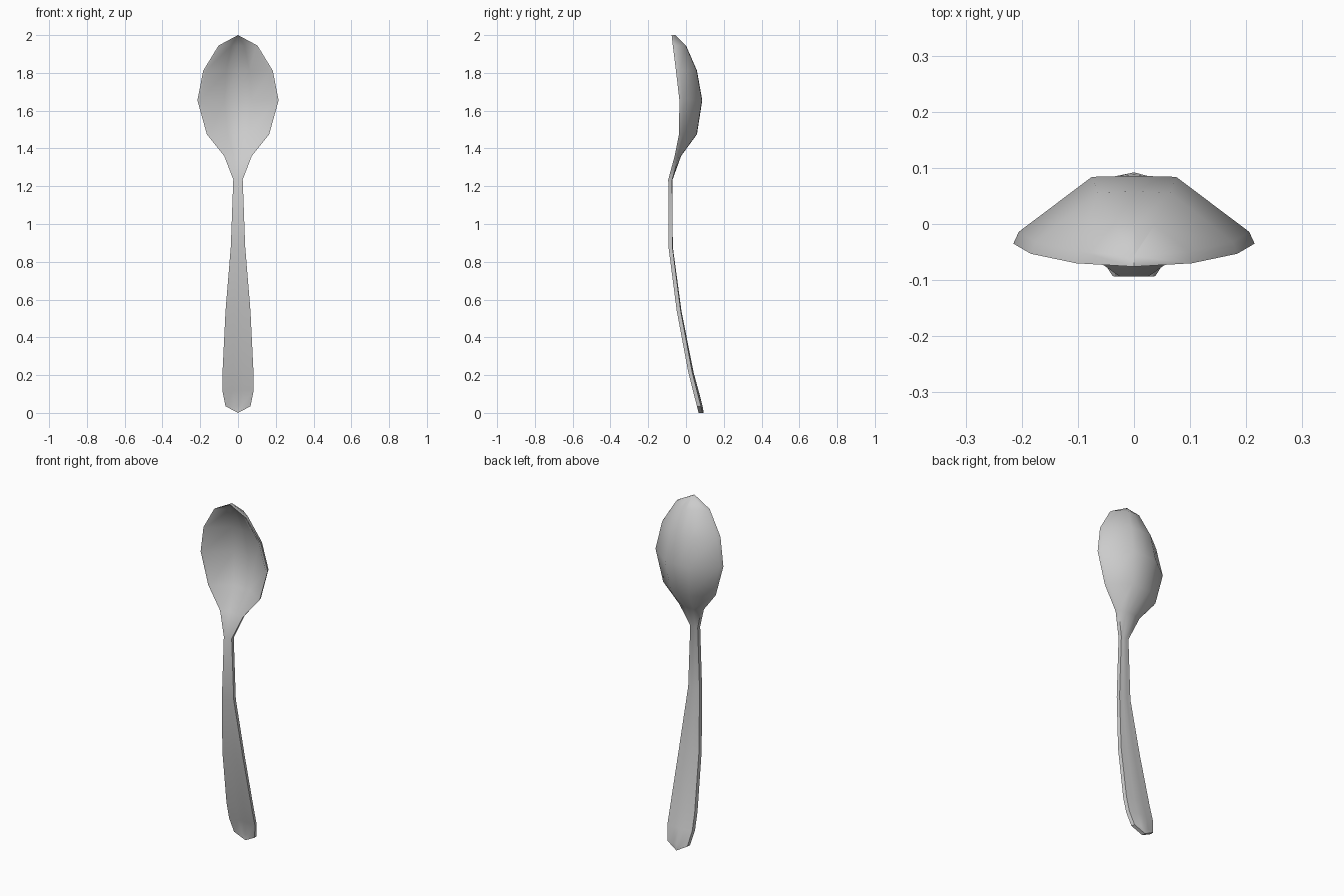
import bpy, bmesh, math

if "Cube" in bpy.data.objects:
    bpy.data.objects.remove(bpy.data.objects["Cube"])

# Stations along the spoon: height, half width, rim front y, back y
STATIONS = [
    (0.000, 0.000, 0.067, 0.092),
    (0.035, 0.066, 0.058, 0.086),
    (0.120, 0.083, 0.036, 0.064),
    (0.215, 0.082, 0.012, 0.038),
    (0.540, 0.066, -0.049, -0.026),
    (0.880, 0.038, -0.093, -0.072),
    (1.235, 0.025, -0.094, -0.073),
    (1.360, 0.073, -0.060, -0.028),
    (1.475, 0.165, -0.037, 0.056),
    (1.655, 0.215, -0.035, 0.084),
    (1.812, 0.184, -0.053, 0.056),
    (1.945, 0.103, -0.070, -0.002),
    (2.000, 0.000, -0.076, -0.058),
]


def section(z, w, rim, back):
    """Closed thin-shell cross-section: dished front, lip, flat-bottomed back."""
    inner = back - 0.021
    if w == 0:
        inner = rim
    half = [(0.33, inner), (0.93, rim), (1.0, rim),
            (0.955, min(rim + 0.021, back)), (0.35, back)]
    right = [(f * w, y) for f, y in half]
    left = [(-x, y) for x, y in reversed(right)]
    pts = [(0, inner)] + right + [(0, back + 0.002)] + left
    return [(x, y, z) for x, y in pts]


# Spoon: loft bowl, neck and handle in one skin
bm = bmesh.new()
rings = [[bm.verts.new(p) for p in section(*s)] for s in STATIONS]
for a, b in zip(rings, rings[1:]):
    n = len(a)
    for i in range(n):
        j = (i + 1) % n
        bm.faces.new((a[i], a[j], b[j], b[i]))

# Pinch both ends to their tips
bmesh.ops.remove_doubles(bm, verts=bm.verts, dist=0.0004)
bmesh.ops.recalc_face_normals(bm, faces=bm.faces)

mesh = bpy.data.meshes.new("spoon")
bm.to_mesh(mesh)
bm.free()
spoon = bpy.data.objects.new("spoon", mesh)
bpy.context.collection.objects.link(spoon)

# Smooth surfaces with a crisp rim
bpy.context.view_layer.objects.active = spoon
spoon.select_set(True)
bpy.ops.object.shade_smooth_by_angle(angle=math.radians(45))
